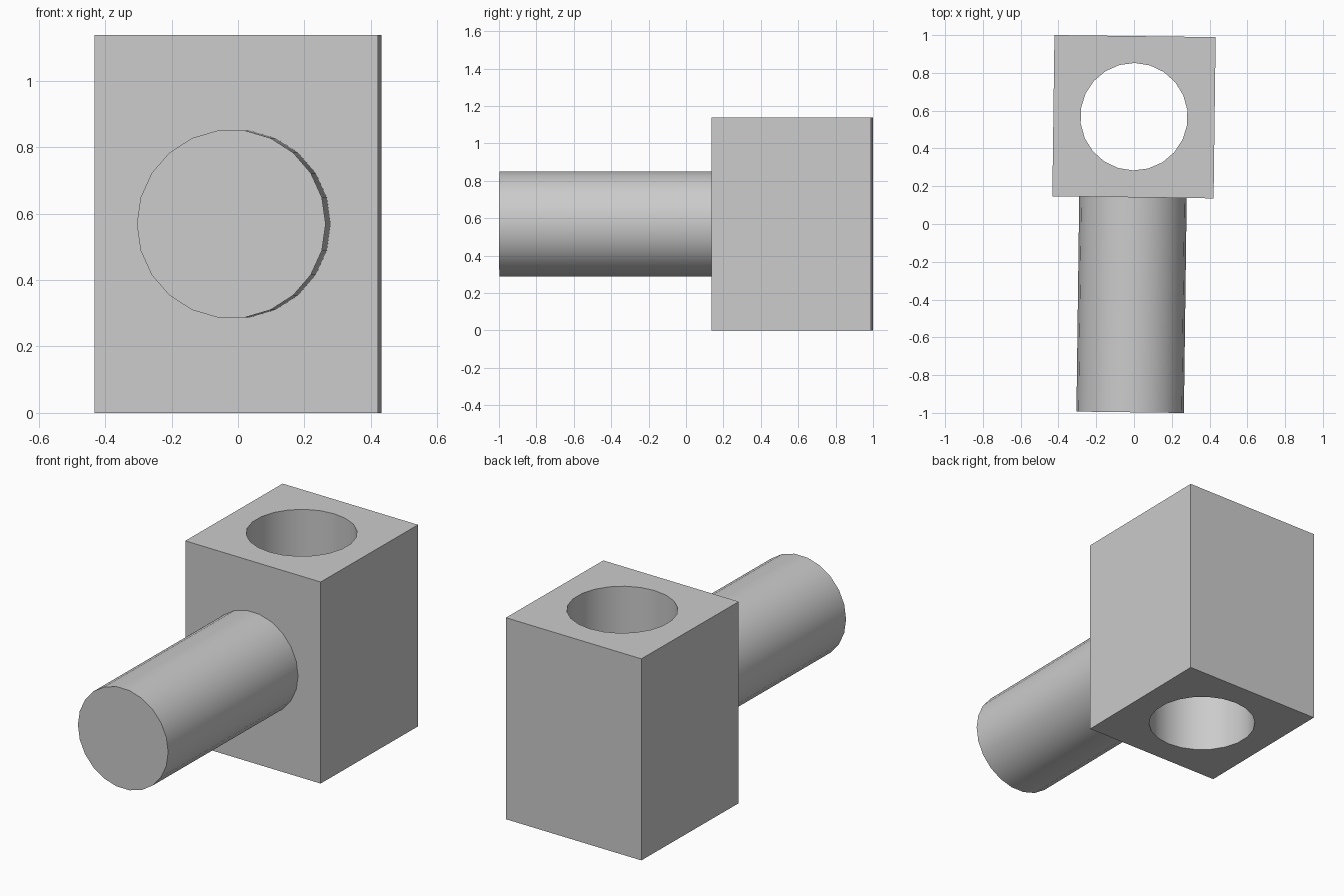
import bpy
from math import pi
from mathutils import Matrix, Vector

cube = bpy.data.objects.get("Cube")
if cube:
    bpy.data.objects.remove(cube, do_unlink=True)

U = 0.2845              # bore and handle radius; every size is a multiple of it
TILT = -0.013           # slight turn about the vertical axis
CENTRE = Vector((0, 0.568, 2 * U))
SIDES = 22

grey = bpy.data.materials.new("grey")
grey.use_nodes = True
colour = (0.6, 0.6, 0.6, 1)
grey.diffuse_color = colour
grey.node_tree.nodes["Principled BSDF"].inputs["Base Color"].default_value = colour


def place(offset):
    """Position of a local offset from the block centre, after the tilt."""
    return CENTRE + Matrix.Rotation(TILT, 3, "Z") @ Vector(offset)


def finish(obj, name):
    obj.name = name
    obj.data.materials.clear()
    obj.data.materials.append(grey)
    bpy.ops.object.select_all(action="DESELECT")
    obj.select_set(True)
    bpy.context.view_layer.objects.active = obj
    bpy.ops.object.shade_smooth_by_angle(angle=pi / 6)


# Bore cutter, with corners along the depth axis
bpy.ops.mesh.primitive_cylinder_add(vertices=SIDES, radius=U, depth=6 * U,
                                    location=CENTRE, rotation=(0, 0, TILT))
cutter = bpy.context.object
cutter.hide_render = True

# Block with a vertical bore right through it
bpy.ops.mesh.primitive_cube_add(size=1, location=CENTRE, rotation=(0, 0, TILT))
block = bpy.context.object
block.scale = (3 * U, 3 * U, 4 * U)
bpy.ops.object.transform_apply(location=False, rotation=False, scale=True)
bore = block.modifiers.new("bore", "BOOLEAN")
bore.operation = "DIFFERENCE"
bore.solver = "EXACT"
bore.object = cutter
bpy.ops.object.modifier_apply(modifier=bore.name)
bpy.data.objects.remove(cutter, do_unlink=True)
finish(block, "bored_block")

# Round handle standing out of the front face
bpy.ops.mesh.primitive_cylinder_add(vertices=SIDES, radius=U, depth=4 * U,
                                    location=place((0, -3.5 * U, 0)),
                                    rotation=(0, pi / 2, TILT - pi / 2))
finish(bpy.context.object, "handle")
